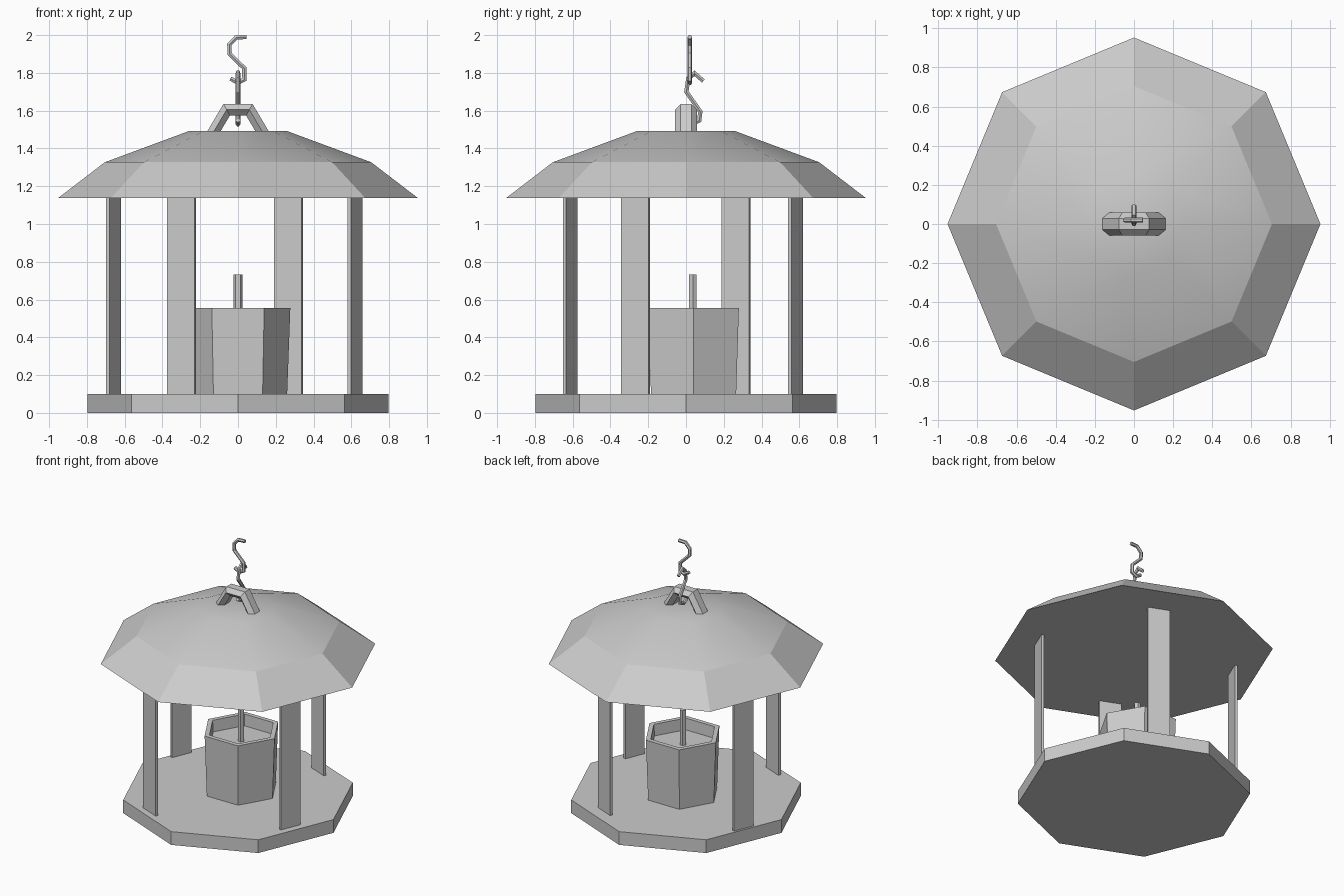
import bpy, bmesh, math
from mathutils import Vector

if "Cube" in bpy.data.objects:
    bpy.data.objects.remove(bpy.data.objects["Cube"])


def make(name, verts, faces, smooth=lambda f: False):
    me = bpy.data.meshes.new(name)
    bm = bmesh.new()
    vs = [bm.verts.new(v) for v in verts]
    for f in faces:
        bm.faces.new([vs[i] for i in f])
    bmesh.ops.recalc_face_normals(bm, faces=bm.faces)
    for f in bm.faces:
        f.smooth = smooth(f)
    bm.to_mesh(me)
    bm.free()
    ob = bpy.data.objects.new(name, me)
    bpy.context.collection.objects.link(ob)
    return ob


def skin(rings):
    """Join equal-sized rings of points into a capped tube."""
    n = len(rings[0])
    verts = [v for r in rings for v in r]
    faces = [(k * n + i, k * n + (i + 1) % n, (k + 1) * n + (i + 1) % n, (k + 1) * n + i)
             for k in range(len(rings) - 1) for i in range(n)]
    faces += [tuple(range(n)), tuple(range(len(verts) - n, len(verts)))]
    return verts, faces


def lathe(name, profile, n, cx=0, cy=0, **kw):
    rings = [[(cx + r * math.cos(math.tau * i / n), cy + r * math.sin(math.tau * i / n), z)
              for i in range(n)] for r, z in profile]
    return make(name, *skin(rings), **kw)


def sweep(name, path, side, a, b, n=6, ends=None):
    """Sweep an n-gon (a along side, b across) on a planar path, with mitred bends."""
    pts, side, rings = [Vector(p) for p in path], Vector(side), []
    for k, p in enumerate(pts):
        d0 = (p - pts[max(k - 1, 0)]).normalized()
        d1 = (pts[min(k + 1, len(pts) - 1)] - p).normalized()
        t = (d0 + d1).normalized()
        across = t.cross(side)
        if ends and k in (0, len(pts) - 1):
            across, miter = Vector(ends), 1 / abs(Vector(ends).dot((d0 + d1).normalized().cross(side)))
            across *= 1 if k else -1
        else:
            miter = 1 / max(t.dot(d1 if d1.length else d0), 0.5)
        rings.append([p + side * a * math.cos(math.tau * i / n)
                      - across * b * miter * math.sin(math.tau * i / n) for i in range(n)])
    return make(name, *skin(rings))


# octagonal floor
lathe("floor_tray", [(0.797, 0), (0.797, 0.1)], 8)

# roof: flat eaves band, smooth crown, closed underside
lathe("roof", [(0.953, 1.137), (0.705, 1.327), (0.26, 1.492)], 8,
      smooth=lambda f: f.calc_center_median().z > 1.3)

# four plank posts, each facing a side of the octagon
for name, x, y, ang in (("front_post", -0.30, -0.613, -22.5), ("back_post", 0.268, 0.58, -22.5),
                        ("right_post", 0.62, -0.268, 67.5), ("left_post", -0.66, 0.264, 67.5)):
    u = Vector((math.cos(math.radians(ang)), math.sin(math.radians(ang)), 0))
    v = Vector((-u.y, u.x, 0))
    rings = [[Vector((x, y, z)) + u * 0.079 * i + v * 0.01 * j
              for i, j in ((-1, -1), (1, -1), (1, 1), (-1, 1))] for z in (0.09, 1.15)]
    make(name, *skin(rings))

# hexagonal seed cup and its centre rod
lathe("seed_cup", [(0.26, 0.095), (0.277, 0.556), (0.24, 0.556), (0.235, 0.47)], 6, 0, 0.04)
lathe("cup_rod", [(0.024, 0.46), (0.024, 0.732)], 6, 0, 0.036)

# arched bracket on the roof, hexagonal section
sweep("roof_bracket", [(-0.128, 0, 1.49), (-0.06, 0, 1.605), (0.06, 0, 1.605), (0.128, 0, 1.49)],
      (0, 1, 0), 0.058, 0.035, ends=(1, 0, 0))

# two linked S hooks, at right angles to each other
upper = [(0.045, 1.99), (-0.01, 1.988), (-0.046, 1.95), (-0.044, 1.90), (0.033, 1.825),
         (0.034, 1.765), (0.0, 1.748), (-0.04, 1.77)]
lower = [(0.092, 1.757), (0.045, 1.798), (0.012, 1.77), (0.002, 1.70), (0.076, 1.595),
         (0.07, 1.548), (0.03, 1.53), (-0.008, 1.55)]
sweep("upper_hook", [(x, 0.02, z) for x, z in upper], (0, 1, 0), 0.013, 0.013)
sweep("lower_hook", [(0.0, y, z) for y, z in lower], (1, 0, 0), 0.013, 0.013)
